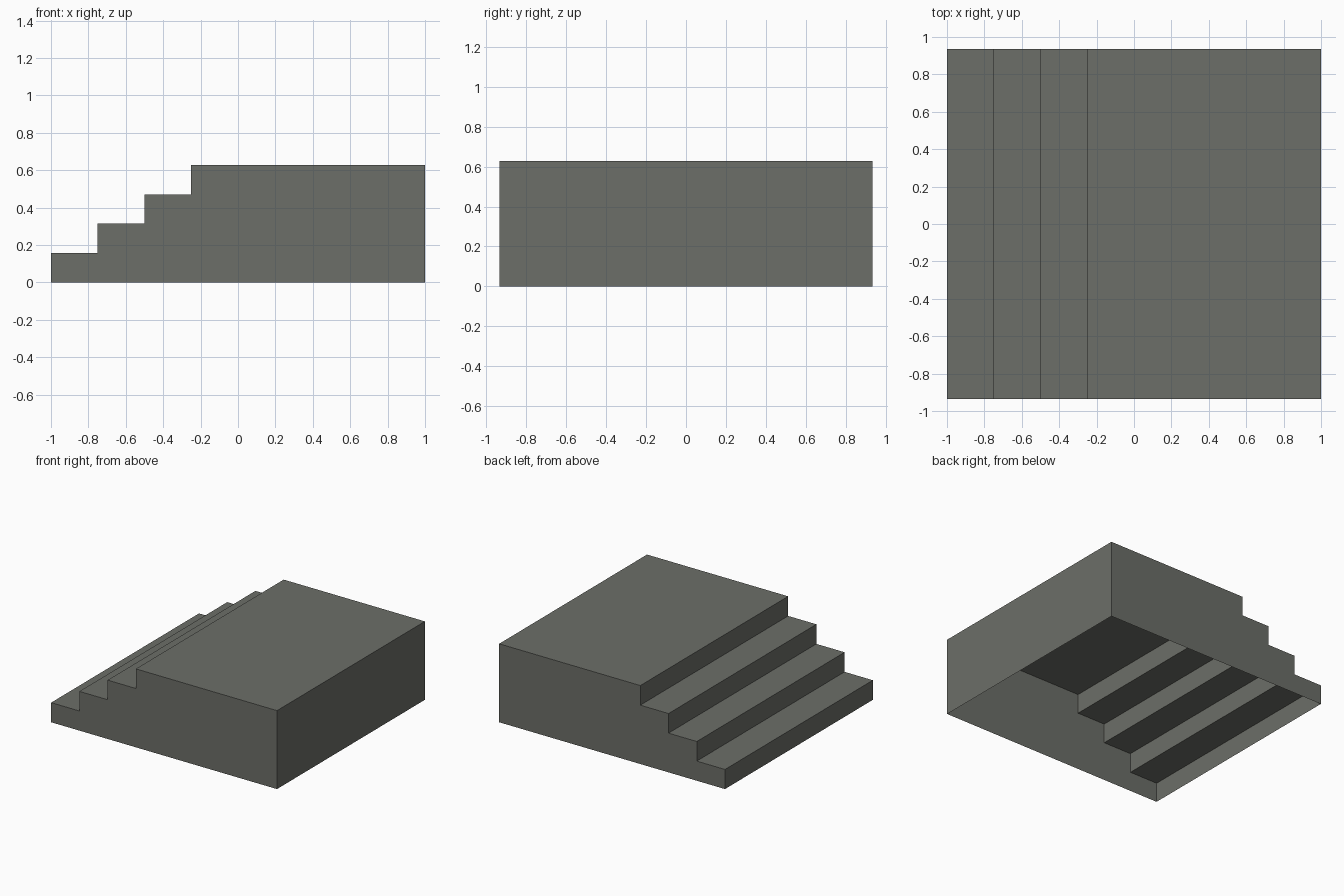
import bpy, bmesh

if "Cube" in bpy.data.objects:
    bpy.data.objects.remove(bpy.data.objects["Cube"])

HALF_WIDTH = 0.935   # along y
STEPS = 4
TREAD = 0.25
RISE = 0.157

# One flat colour
grey = bpy.data.materials.new("dark_grey")
grey.diffuse_color = (0.150, 0.156, 0.138, 1.0)
grey.use_nodes = True
grey.node_tree.nodes["Principled BSDF"].inputs["Base Color"].default_value = grey.diffuse_color

# Stepped outline in x, z: risers and treads, then the plain back wall
outline = [(-1.0, 0.0)]
for i in range(STEPS):
    x, z = -1.0 + i * TREAD, (i + 1) * RISE
    outline.append((x, z))
    outline.append((x + TREAD if i < STEPS - 1 else 1.0, z))
outline.append((1.0, 0.0))

bm = bmesh.new()
front = [bm.verts.new((x, -HALF_WIDTH, z)) for x, z in outline]
back = [bm.verts.new((x, HALF_WIDTH, z)) for x, z in outline]

# Stepped side walls
bm.faces.new(front[::-1])
bm.faces.new(back)

# Risers, treads, platform and end wall; the underside stays open
for i in range(len(outline) - 1):
    bm.faces.new((front[i], front[i + 1], back[i + 1], back[i]))

# Point all faces outward, judged by the platform top
bm.normal_update()
platform = max(bm.faces, key=lambda f: f.calc_center_median().z)
bmesh.ops.recalc_face_normals(bm, faces=bm.faces)
bm.normal_update()
if platform.normal.z < 0:
    bmesh.ops.reverse_faces(bm, faces=bm.faces)

mesh = bpy.data.meshes.new("stepped_platform")
bm.to_mesh(mesh)
bm.free()
mesh.materials.append(grey)
bpy.context.collection.objects.link(bpy.data.objects.new("stepped_platform", mesh))
